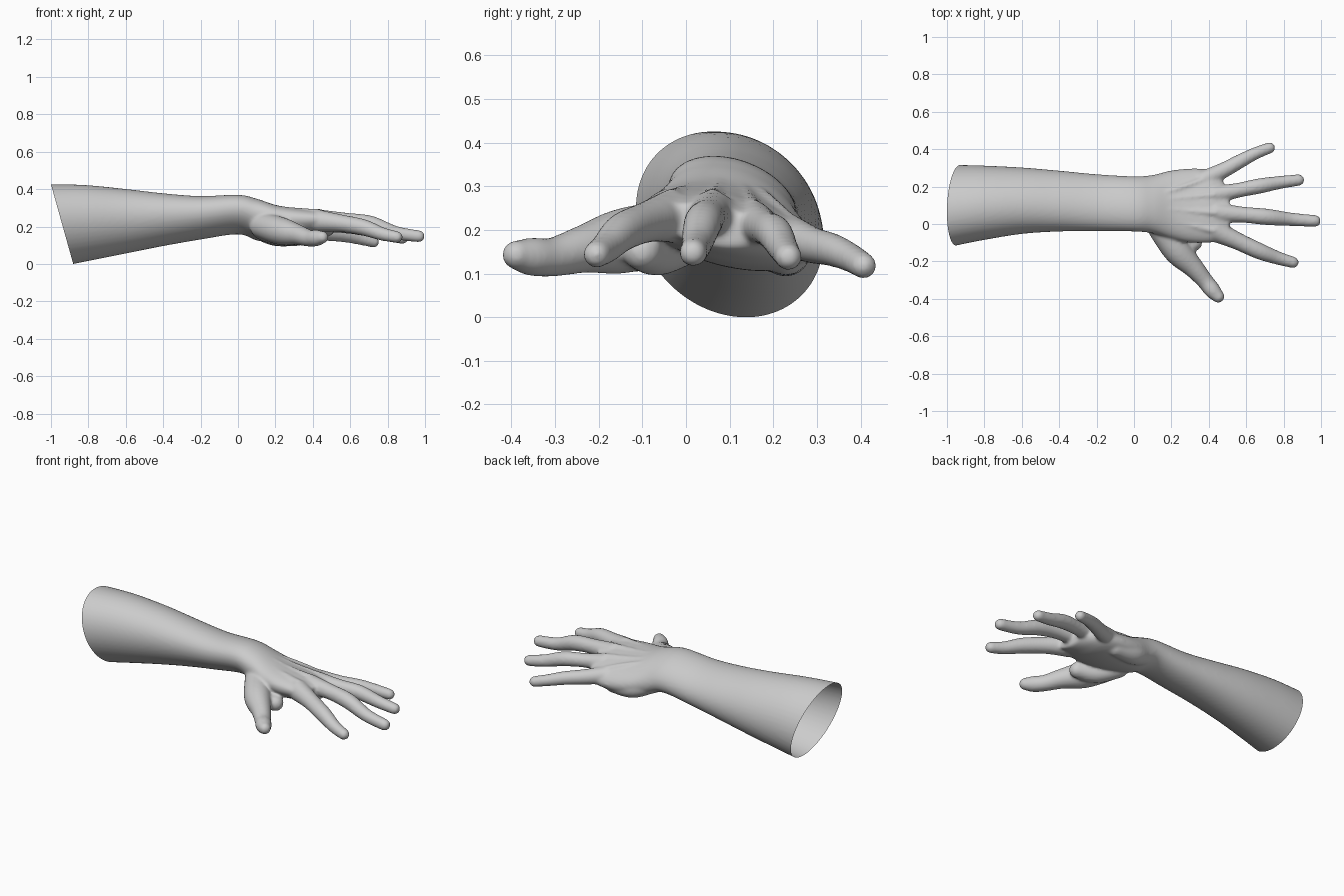
import bpy, bmesh, math
from mathutils import Vector

if "Cube" in bpy.data.objects:
    bpy.data.objects.remove(bpy.data.objects["Cube"], do_unlink=True)

skin = bpy.data.materials.new("plain grey")
skin.use_nodes = True
GREY = (0.6, 0.6, 0.6, 1)
skin.diffuse_color = GREY
skin.node_tree.nodes["Principled BSDF"].inputs["Base Color"].default_value = GREY


def spline(points, steps):
    """Smooth curve through rows of numbers of any width."""
    rows = [points[0]] + list(points) + [points[-1]]
    out = []
    for a, b, c, d in zip(rows, rows[1:], rows[2:], rows[3:]):
        for i in range(steps):
            t = i / steps
            out.append([q + 0.5 * t * (r - p + t * (2 * p - 5 * q + 4 * r - s
                        + t * (3 * (q - r) + s - p)))
                        for p, q, r, s in zip(a, b, c, d)])
    return out + [list(points[-1])]


def loft(bm, rings):
    """Closed skin over a run of equal rings."""
    loops = [[bm.verts.new(co) for co in ring] for ring in rings]
    n = len(loops[0])
    faces = [bm.faces.new(loops[0][::-1]), bm.faces.new(loops[-1])]
    for a, b in zip(loops, loops[1:]):
        for i in range(n):
            j = (i + 1) % n
            faces.append(bm.faces.new((a[i], a[j], b[j], b[i])))
    bmesh.ops.recalc_face_normals(bm, faces=faces)


def section(x, y0, y1, z0, z1, lean, n=48):
    """Leaning oval that fits the given box."""
    a, h = (y1 - y0) / 2, (z1 - z0) / 2
    b = math.sqrt(max(h * h - (lean * a) ** 2, 0.0004))
    ring = []
    for i in range(n):
        t = math.tau * i / n
        dy = a * math.cos(t)
        ring.append((x, (y0 + y1) / 2 + dy, (z0 + z1) / 2 + lean * dy + b * math.sin(t)))
    return ring


def tube(bm, points, n=20):
    """Round-ended tube through (x, y, z, radius) rows."""
    path = spline(points, 6)
    pos = [Vector(p[:3]) for p in path]
    rings = []

    def ring(centre, axis, radius):
        side = axis.cross(Vector((0, 0, 1))).normalized()
        up = side.cross(axis)
        rings.append([centre + radius * (side * math.cos(math.tau * i / n)
                      + up * math.sin(math.tau * i / n)) for i in range(n)])

    last = len(pos) - 1
    for k, p in enumerate(pos):
        axis = (pos[min(k + 1, last)] - pos[max(k - 1, 0)]).normalized()
        r = path[k][3]
        caps = [0]
        if k == 0:
            caps = [-80, -60, -40, -20, 0]
        elif k == last:
            caps = [0, 20, 40, 60, 80]
        for deg in caps:
            t = math.radians(deg)
            ring(p + axis * r * math.sin(t), axis, r * math.cos(t))
    loft(bm, rings)


bm = bmesh.new()

# Forearm, wrist and palm: x, y range, z range, lean
ARM = [
    (-1.1, -.15, .32, -.04, .43, -.15),
    (-.95, -.115, .316, -.01, .43, -.15),
    (-.8, -.085, .312, .02, .425, -.15),
    (-.6, -.053, .302, .06, .405, -.16),
    (-.4, -.04, .285, .1, .382, -.18),
    (-.2, -.038, .266, .135, .367, -.2),
    (0, -.04, .255, .163, .374, -.22),
    (.1, -.05, .262, .13, .353, -.22),
    (.2, -.08, .286, .115, .32, -.2),
    (.3, -.1, .296, .11, .304, -.2),
    (.4, -.1, .29, .12, .292, -.2),
    (.46, -.09, .25, .14, .28, -.2),
    (.51, -.06, .17, .165, .265, -.15),
]
loft(bm, [section(*row) for row in spline(ARM, 6)])

# Fingers and thumb: x, y, z, radius from knuckle to tip
DIGITS = {
    "thumb": [(.13, .0, .21, .07), (.23, -.14, .18, .075), (.32, -.235, .16, .055),
              (.38, -.305, .142, .045), (.42, -.355, .143, .044), (.45, -.388, .147, .034)],
    "index": [(.43, -.035, .235, .06), (.55, -.09, .222, .047), (.67, -.145, .2, .044),
              (.77, -.182, .165, .036), (.85, -.205, .148, .031)],
    "middle": [(.44, .06, .24, .055), (.58, .05, .235, .043), (.71, .038, .218, .044),
               (.84, .025, .172, .036), (.967, .016, .152, .032)],
    "ring": [(.43, .155, .22, .05), (.55, .179, .21, .04), (.67, .203, .196, .041),
             (.78, .222, .163, .035), (.88, .235, .142, .031)],
    "little": [(.37, .235, .19, .05), (.48, .288, .17, .042), (.57, .337, .158, .038),
               (.65, .378, .14, .033), (.725, .407, .122, .03)],
}
for name, points in DIGITS.items():
    tube(bm, points)
    if name != "thumb":
        # Tendon from the wrist and the knuckle it ends in
        x, y, z, r = points[0]
        tube(bm, [(.08, .1 + .3 * (y - .1), .334 - .13 * abs(y - .06), .014),
                  (.25, .1 + .7 * (y - .1), (z + r + .325) / 2 - .013, .014),
                  (x, y, z + r - .014, .018)])

# Fleshy pads of the palm
tube(bm, [(.12, .02, .18, .045), (.22, -.06, .155, .055), (.32, -.1, .155, .045)])
tube(bm, [(.1, .2, .19, .05), (.2, .225, .16, .06), (.32, .23, .15, .05)])

mesh = bpy.data.meshes.new("arm_and_hand")
bm.to_mesh(mesh)
bm.free()
arm = bpy.data.objects.new("arm_and_hand", mesh)
bpy.context.collection.objects.link(arm)
bpy.context.view_layer.objects.active = arm
arm.select_set(True)

# Merge the parts into one soft skin
remesh = arm.modifiers.new("merge", "REMESH")
remesh.mode = "VOXEL"
remesh.voxel_size = 0.008
soften = arm.modifiers.new("soften", "SMOOTH")
soften.factor = 0.5
soften.iterations = 9
for modifier in ("merge", "soften"):
    bpy.ops.object.modifier_apply(modifier=modifier)

# Slanted open cut at the elbow end
bm = bmesh.new()
bm.from_mesh(arm.data)
bmesh.ops.bisect_plane(bm, geom=bm.verts[:] + bm.edges[:] + bm.faces[:],
                       plane_co=(-1, 0, .43), plane_no=(-1, 0, -.28), clear_outer=True)
low = min(v.co.z for v in bm.verts)
bmesh.ops.translate(bm, verts=bm.verts[:], vec=(0, 0, -low))
bm.to_mesh(arm.data)
bm.free()

arm.data.materials.clear()
arm.data.materials.append(skin)
bpy.ops.object.shade_smooth()
